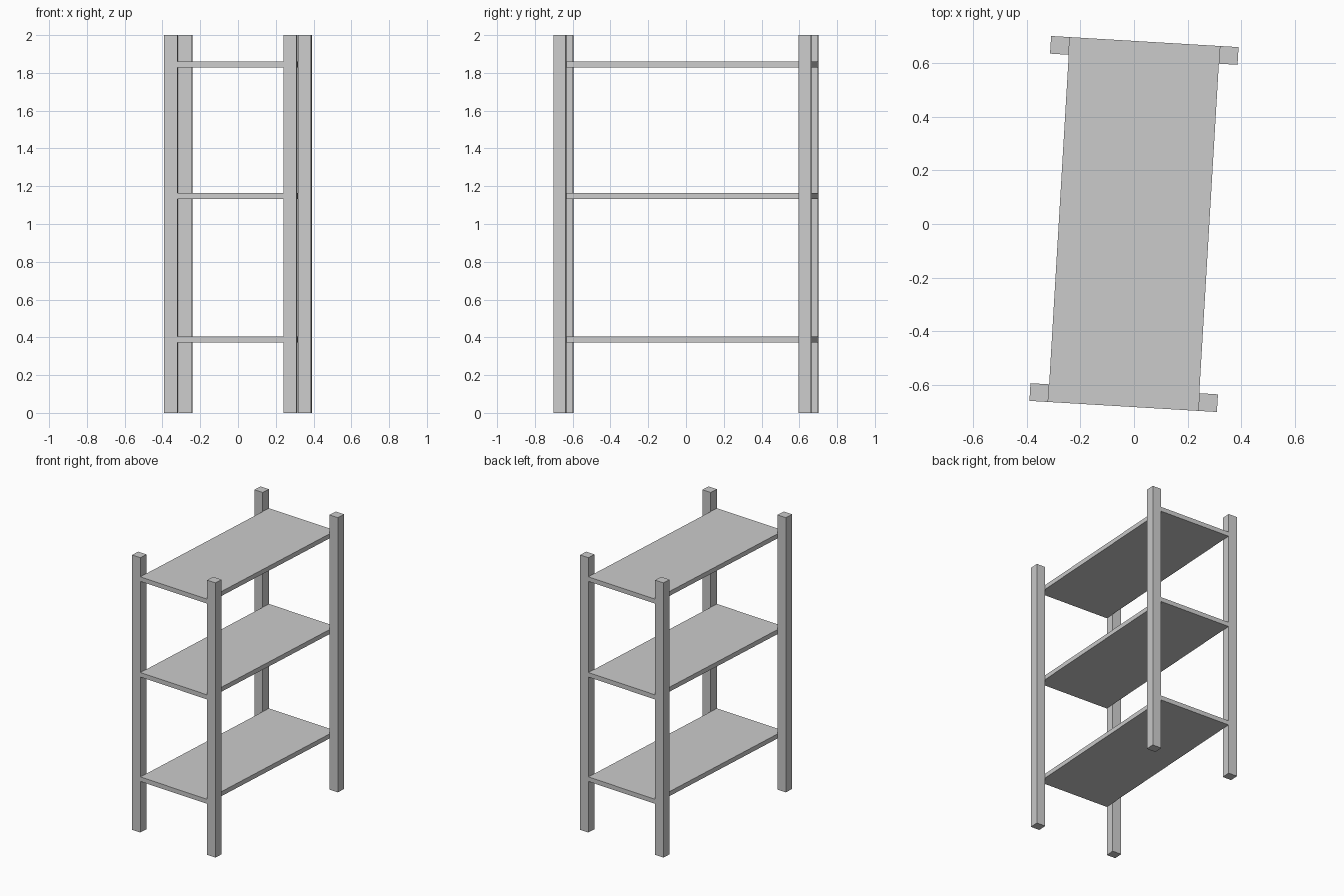
import bpy
import math
from mathutils import Matrix

if "Cube" in bpy.data.objects:
    bpy.data.objects.remove(bpy.data.objects["Cube"])

# Whole unit is turned slightly about the vertical axis
TURN = Matrix.Rotation(math.radians(-3.4), 4, 'Z')

HALF_W, HALF_D, HEIGHT = 0.351, 0.683, 2.0
POST_W, POST_D = 0.07, 0.066
SHELF_T = 0.033


def box(name, size, centre):
    bpy.ops.mesh.primitive_cube_add(size=1)
    ob = bpy.context.object
    ob.name = name
    ob.data.transform(TURN @ Matrix.Translation(centre) @ Matrix.Diagonal((*size, 1)))
    return ob


# Four corner posts
for side, sx in (("left", -1), ("right", 1)):
    for end, sy in (("front", -1), ("back", 1)):
        box(f"{end}_{side}_post", (POST_W, POST_D, HEIGHT),
            (sx * (HALF_W - POST_W / 2), sy * (HALF_D - POST_D / 2), HEIGHT / 2))

# Three shelves held between the posts
for name, z in (("lower_shelf", 0.388), ("middle_shelf", 1.148), ("upper_shelf", 1.845)):
    box(name, (2 * (HALF_W - POST_W), 2 * HALF_D, SHELF_T), (0, 0, z))
